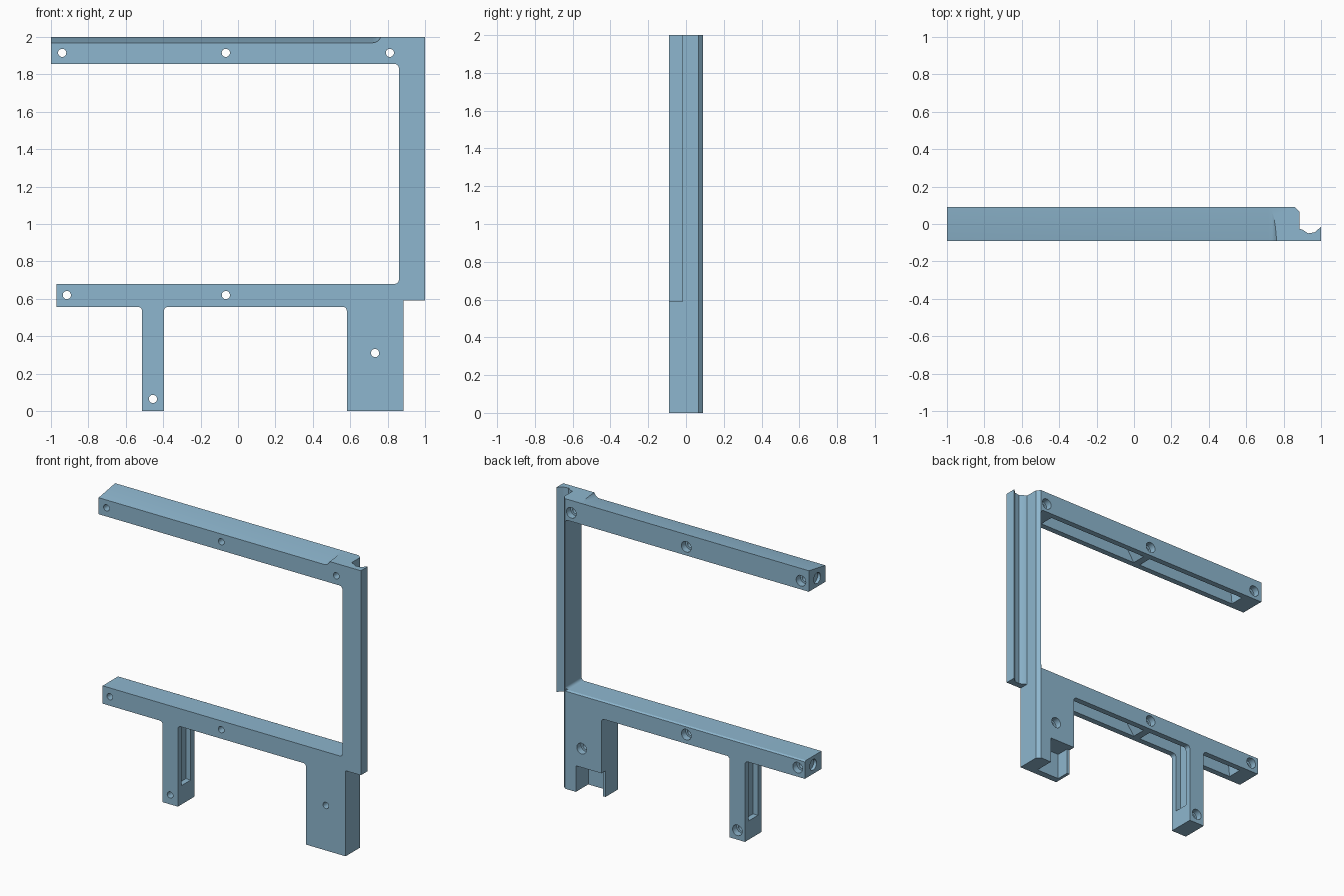
import bpy, bmesh, math
from mathutils import Vector

if "Cube" in bpy.data.objects:
    bpy.data.objects.remove(bpy.data.objects["Cube"])

steel = bpy.data.materials.new("steel_blue")
steel.diffuse_color = (0.27, 0.47, 0.62, 1)
steel.use_nodes = True
steel.node_tree.nodes["Principled BSDF"].inputs["Base Color"].default_value = steel.diffuse_color


def prism(name, pts, lo, hi, axis):
    """Extrude a 2D outline: axis 'y' takes (x, z) points, axis 'z' takes (x, y)."""
    bm = bmesh.new()
    place = (lambda p: (p[0], lo, p[1])) if axis == 'y' else (lambda p: (p[0], p[1], lo))
    face = bm.faces.new([bm.verts.new(place(p)) for p in pts])
    ext = bmesh.ops.extrude_face_region(bm, geom=[face])
    move = Vector((0, hi - lo, 0)) if axis == 'y' else Vector((0, 0, hi - lo))
    bmesh.ops.translate(bm, vec=move, verts=[v for v in ext['geom'] if isinstance(v, bmesh.types.BMVert)])
    bmesh.ops.recalc_face_normals(bm, faces=bm.faces)
    me = bpy.data.meshes.new(name)
    bm.to_mesh(me)
    bm.free()
    ob = bpy.data.objects.new(name, me)
    me.materials.append(steel)
    bpy.context.collection.objects.link(ob)
    return ob


def box(x0, x1, y0, y1, z0, z1):
    return prism("cutter", [(x0, z0), (x1, z0), (x1, z1), (x0, z1)], y0, y1, 'y')


def circle(cx, cz, r, n=20):
    return [(cx + r * math.cos(2 * math.pi * i / n), cz + r * math.sin(2 * math.pi * i / n)) for i in range(n)]


def rounded(pts, n=5):
    """Round each corner that carries a third value as its radius."""
    out = []
    for i, p in enumerate(pts):
        c = Vector(p[:2])
        if len(p) < 3:
            out.append(tuple(c))
            continue
        a = c + (Vector(pts[i - 1][:2]) - c).normalized() * p[2]
        b = c + (Vector(pts[(i + 1) % len(pts)][:2]) - c).normalized() * p[2]
        mid = a + b - c
        for k in range(n + 1):
            t = k / n * math.pi / 2
            out.append(tuple(mid + (a - mid) * math.cos(t) + (b - mid) * math.sin(t)))
    return out


def cut(target, cutter):
    mod = target.modifiers.new("cut", 'BOOLEAN')
    mod.operation = 'DIFFERENCE'
    mod.solver = 'EXACT'
    mod.object = cutter
    bpy.context.view_layer.objects.active = target
    bpy.ops.object.modifier_apply(modifier=mod.name)
    bpy.data.objects.remove(cutter)


# Main frame: two bars, post and two legs
R = 0.022
frame = prism("frame", rounded([
    (-1, 2), (-1, 1.855), (0.86, 1.855, R), (0.86, 0.68, R), (-0.97, 0.68), (-0.97, 0.557),
    (-0.513, 0.557, R), (-0.513, 0), (-0.396, 0), (-0.396, 0.557, R), (0.582, 0.557, R),
    (0.582, 0), (0.884, 0), (0.884, 2)]), -0.09, 0.09, 'y')

# Grooved flange along the outer side of the post
prism("post_flange", [(0.884, -0.09), (1, -0.09), (1, -0.015), (0.965, -0.045), (0.93, -0.05),
                      (0.9, -0.03), (0.884, -0.025)], 0.59, 2, 'z')

# Chamfered back edge of the post
cut(frame, prism("cutter", [(0.85, 0.1), (0.9, 0.05), (0.91, 0.11)], -0.1, 2.1, 'z'))

# Sloped top of the upper bar with a curved run-out
arc = [(0.72 + 0.045 * math.sin(t * math.pi / 10), 2.013 - 0.045 * math.cos(t * math.pi / 10)) for t in range(6)]
slope = prism("cutter", [(-1.1, 1.968)] + arc + [(0.765, 2.1), (-1.1, 2.1)], -0.095, 0.095, 'y')
for v in slope.data.vertices:
    if v.co.y > 0:
        v.co.z += 0.033
cut(frame, slope)

# Small chamfer on the lower bar's back top edge
ridge = prism("cutter", [(-1.1, 0.081), (0.855, 0.081), (0.855, 0.1), (-1.1, 0.1)], 0.668, 0.7, 'z')
for v in ridge.data.vertices:
    if v.co.y < 0.09:
        v.co.z += 0.012
    if v.co.y < 0.09 and v.co.z < 0.69:
        v.co.y = 0.078
cut(frame, ridge)

# Channels under both bars, sloping up to the middle screw boss
def channel(x0, x1, z0, z1, s0, s1):
    cut(frame, prism("cutter", [(x0, z0 - 0.02), (x1, z0 - 0.02), (x1, z0), (x1 - s1, z1),
                                (x0 + s0, z1), (x0, z0)], -0.05, 0.05, 'y'))

channel(-0.87, -0.09, 1.855, 1.945, 0.01, 0.06)
channel(-0.04, 0.74, 1.855, 1.945, 0.06, 0.01)
channel(-0.85, -0.476, 0.557, 0.64, 0.01, 0)
channel(-0.433, -0.09, 0.557, 0.64, 0, 0.06)
channel(-0.04, 0.55, 0.557, 0.64, 0.06, 0.01)

# Pockets on both sides of the narrow leg
cut(frame, box(-0.53, -0.476, -0.05, 0.05, 0.13, 0.6))
cut(frame, box(-0.433, -0.38, -0.05, 0.05, 0.13, 0.6))

# Notch in the back of the wide leg, leaving a thin shorter side wall
cut(frame, box(0.603, 0.777, -0.045, 0.11, -0.1, 0.18))
cut(frame, box(0.55, 0.65, 0.045, 0.11, -0.1, 0.18))

# Screw holes with wider recesses at the back
for x, z in [(-0.94, 1.915), (-0.065, 1.915), (0.812, 1.915), (-0.915, 0.62), (-0.065, 0.62),
             (-0.455, 0.065), (0.733, 0.31)]:
    cut(frame, prism("cutter", circle(x, z, 0.022), -0.12, 0.12, 'y'))
    cut(frame, prism("cutter", circle(x, z, 0.037), 0.045, 0.12, 'y'))

# Sockets in the left ends of the bars
for x, z in [(-1, 1.915), (-0.97, 0.62)]:
    socket = prism("cutter", circle(0, 0, 0.037), -0.03, 0.03, 'z')
    for v in socket.data.vertices:
        v.co = (x + v.co.z * 0.7, v.co.x, z + v.co.y)
    cut(frame, socket)

# Smooth the round holes and corners, keep sharp edges
for ob in bpy.data.objects:
    ob.select_set(True)
bpy.context.view_layer.objects.active = frame
bpy.ops.object.shade_smooth_by_angle(angle=math.radians(25))
